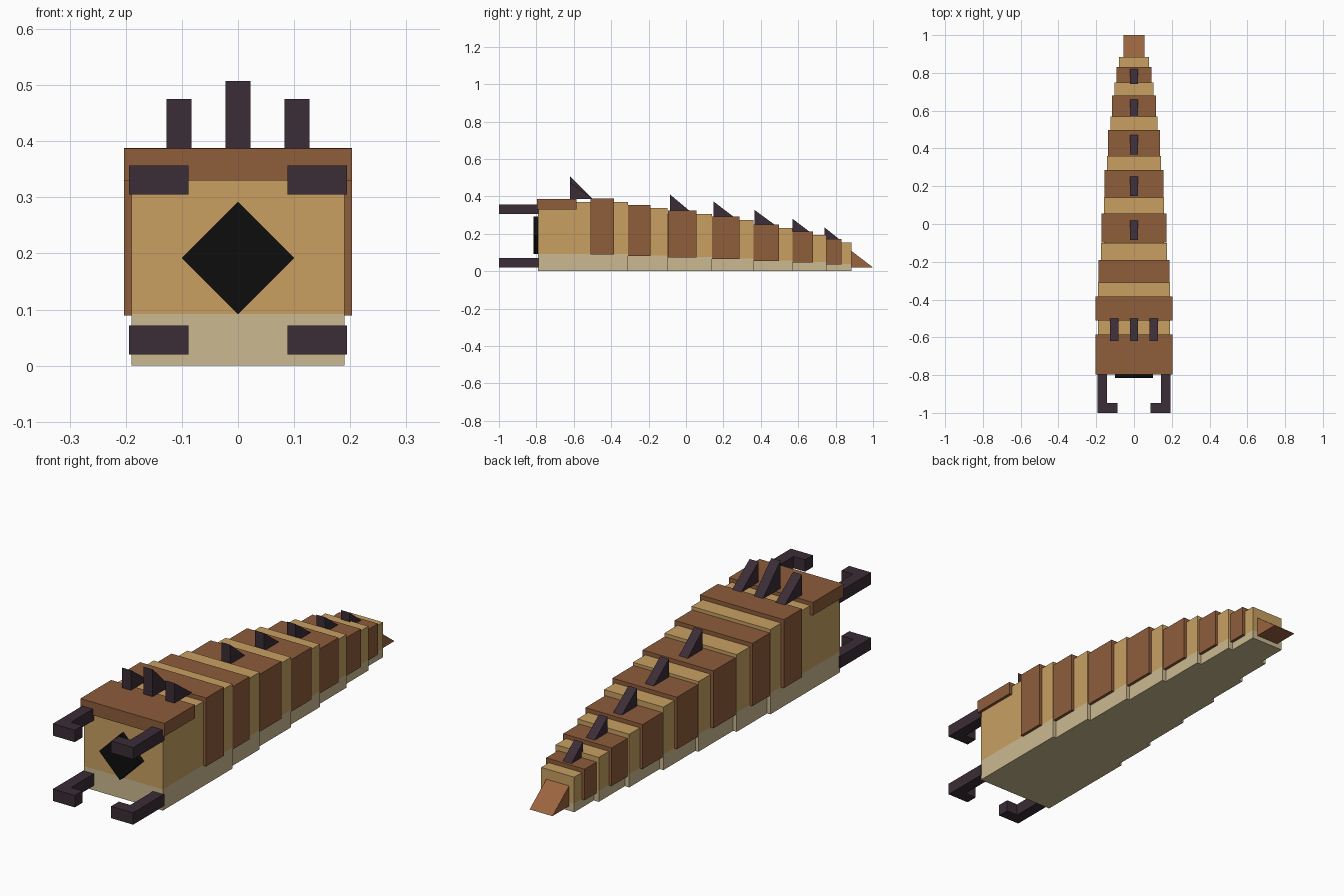
import bpy
import bmesh

if "Cube" in bpy.data.objects:
    bpy.data.objects.remove(bpy.data.objects["Cube"], do_unlink=True)


def material(name, rgb):
    linear = [((c / 255 + 0.055) / 1.055) ** 2.4 for c in rgb] + [1]
    mat = bpy.data.materials.new(name)
    mat.use_nodes = True
    mat.diffuse_color = linear
    bsdf = mat.node_tree.nodes["Principled BSDF"]
    bsdf.inputs["Base Color"].default_value = linear
    bsdf.inputs["Roughness"].default_value = 0.9
    return mat


TAN = material("tan_hide", (200, 160, 98))
CREAM = material("cream_belly", (203, 186, 145))
BROWN = material("brown_armor", (142, 93, 59))
RUST = material("rust_tail", (154, 100, 63))
DARK = material("dark_horn", (59, 45, 54))
BLACK = material("black_mouth", (13, 13, 13))


def prism(name, outline, axis, lo, hi, *mats):
    """Extrude a 2D outline along the given axis from lo to hi."""
    bm = bmesh.new()

    def place(p, d):
        co = list(p)
        co.insert(axis, d)
        return bm.verts.new(co)

    a = [place(p, lo) for p in outline]
    b = [place(p, hi) for p in outline]
    bm.faces.new(a)
    bm.faces.new(b)
    for i in range(len(a)):
        j = (i + 1) % len(a)
        bm.faces.new((a[i], a[j], b[j], b[i]))
    bmesh.ops.recalc_face_normals(bm, faces=bm.faces)
    mesh = bpy.data.meshes.new(name)
    bm.to_mesh(mesh)
    bm.free()
    for m in mats:
        mesh.materials.append(m)
    obj = bpy.data.objects.new(name, mesh)
    bpy.context.collection.objects.link(obj)
    return obj


def box(name, half, y0, y1, z0, z1, mat):
    outline = [(-half, z0), (half, z0), (half, z1), (-half, z1)]
    return prism(name, outline, 1, y0, y1, mat)


def spine(name, x, half, y0, y1, z0, z1, mat):
    """Wedge with an upright front and a back sloping down to the rear."""
    return prism(name, [(y0, z0), (y1, z0), (y0, z1)], 0, x - half, x + half, mat)


def body_segment(name, half, y0, y1, top):
    """Block whose lower quarter is cut off as the pale belly."""
    obj = box(name, half, y0, y1, 0, top, TAN)
    obj.data.materials.append(CREAM)
    bm = bmesh.new()
    bm.from_mesh(obj.data)
    split = top * 0.25
    geom = bm.verts[:] + bm.edges[:] + bm.faces[:]
    bmesh.ops.bisect_plane(bm, geom=geom, plane_co=(0, 0, split), plane_no=(0, 0, 1))
    for f in bm.faces:
        f.material_index = int(f.calc_center_median().z < split)
    bm.to_mesh(obj.data)
    bm.free()


# Body segments, each with an armor band: half width, start, end, top, band start, band end
segments = [
    (0.19, -0.79, -0.31, 0.37, -0.51, -0.385),
    (0.175, -0.31, -0.1, 0.337, -0.31, -0.19),
    (0.158, -0.1, 0.14, 0.306, -0.097, 0.055),
    (0.143, 0.14, 0.36, 0.275, 0.137, 0.285),
    (0.125, 0.36, 0.57, 0.232, 0.358, 0.497),
    (0.104, 0.57, 0.75, 0.194, 0.567, 0.68),
    (0.08, 0.75, 0.885, 0.153, 0.743, 0.832),
]
for i, (half, y0, y1, top, b0, b1) in enumerate(segments, 1):
    body_segment(f"body_segment_{i}", half, y0, y1, top)
    box(f"armor_band_{i}", half + 0.013, b0, b1, top * 0.25 - 0.003, top + 0.018, BROWN)

# Spines along the back: front, rear, tip height
back_spines = [(-0.085, 0.02, 0.41), (0.148, 0.255, 0.372), (0.367, 0.475, 0.327),
               (0.57, 0.662, 0.28), (0.74, 0.822, 0.235)]
for i, (y0, y1, tip) in enumerate(back_spines, 3):
    spine(f"back_spine_{i}", 0, 0.021, y0, y1, segments[i - 1][3] + 0.016, tip, DARK)

# Head plate with a crest of three spines
box("head_plate", 0.203, -0.797, -0.585, 0.33, 0.387, BROWN)
for name, x, tip in (("right", -0.105, 0.475), ("middle", 0, 0.507), ("left", 0.105, 0.475)):
    spine(f"crest_spine_{name}", x, 0.022, -0.62, -0.497, 0.386, tip, DARK)

# Diamond mouth
r = 0.1
prism("mouth", [(0, 0.192 - r), (r, 0.192), (0, 0.192 + r), (-r, 0.192)],
      1, -0.815, -0.785, BLACK)

# Four hooked mandibles, mirrored across the middle
hook = [(0.194, -0.785), (0.194, -1), (0.088, -1), (0.088, -0.947), (0.143, -0.947), (0.143, -0.785)]
for side, s in (("left", 1), ("right", -1)):
    for level, z in (("lower", 0.02), ("upper", 0.305)):
        prism(f"{side}_{level}_mandible", [(s * x, y) for x, y in hook], 2, z, z + 0.052, DARK)

# Tail tip
spine("tail_tip", 0, 0.055, 0.88, 1.0, 0.02, 0.112, RUST)
